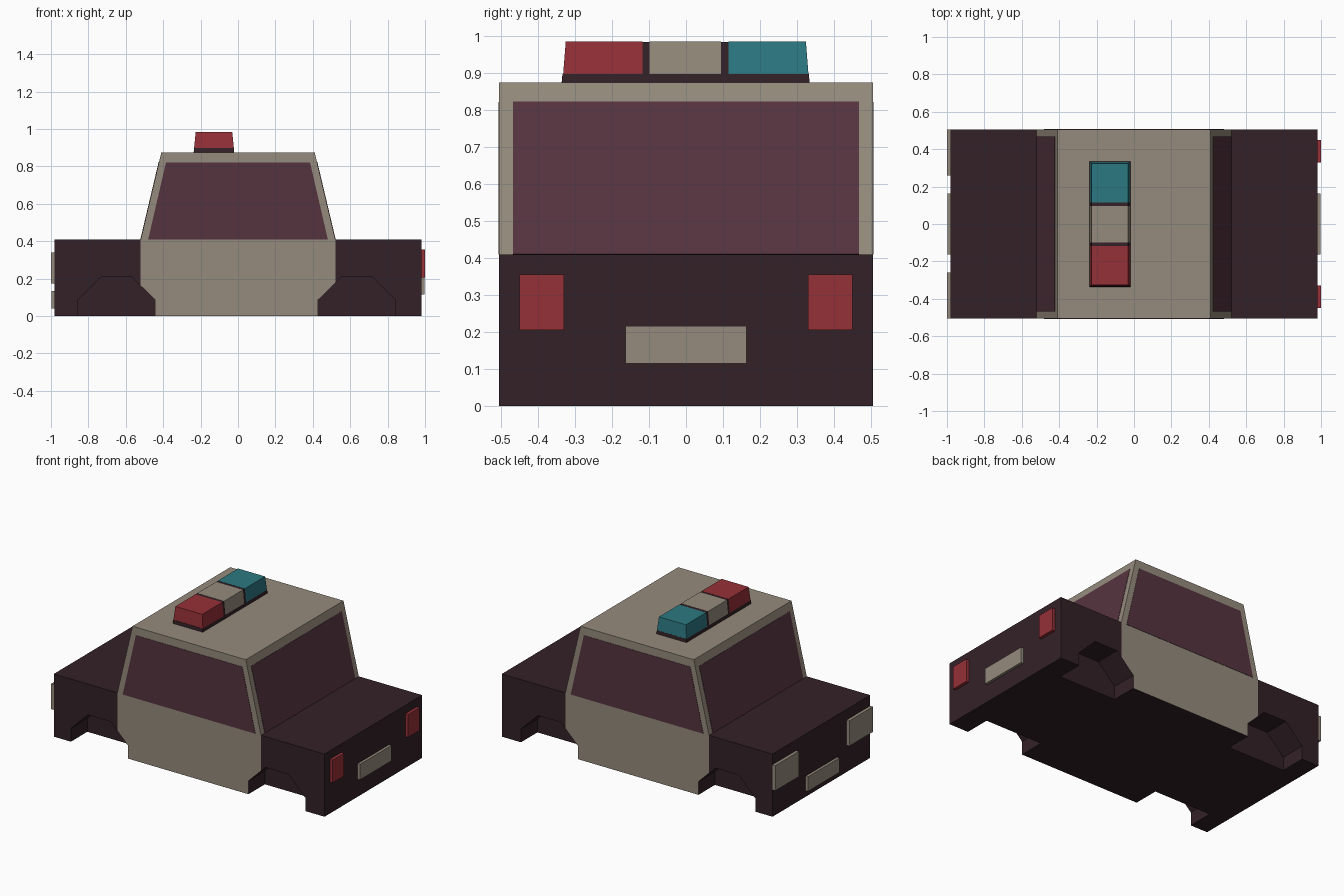
import bpy, bmesh
from mathutils import Vector

if "Cube" in bpy.data.objects:
    bpy.data.objects.remove(bpy.data.objects["Cube"])


def material(name, r, g, b):
    m = bpy.data.materials.new(name)
    m.diffuse_color = [(c / 255) ** 2.2 for c in (r, g, b)] + [1]
    m.use_nodes = True
    m.node_tree.nodes["Principled BSDF"].inputs["Base Color"].default_value = m.diffuse_color
    return m


DARK = material("dark_paint", 54, 38, 43)
WHITE = material("pale_paint", 148, 138, 124)
GLASS = material("tinted_glass", 86, 55, 66)
RED = material("red_lens", 148, 52, 58)
TEAL = material("teal_lens", 48, 120, 129)


def add_object(name, bm, *mats):
    bmesh.ops.recalc_face_normals(bm, faces=bm.faces[:])
    me = bpy.data.meshes.new(name)
    bm.to_mesh(me)
    bm.free()
    for m in mats:
        me.materials.append(m)
    ob = bpy.data.objects.new(name, me)
    bpy.context.collection.objects.link(ob)
    return ob


def prism(name, pts, offset, mat):
    """Flat polygon extruded along an offset."""
    bm = bmesh.new()
    face = bm.faces.new([bm.verts.new(p) for p in pts])
    new = bmesh.ops.extrude_face_region(bm, geom=[face])["geom"]
    bmesh.ops.translate(bm, vec=Vector(offset),
                        verts=[v for v in new if isinstance(v, bmesh.types.BMVert)])
    if not any(len(f.verts) == len(pts) and f is face for f in bm.faces):
        bm.faces.new([v for v in bm.verts][:len(pts)])
    return add_object(name, bm, mat)


def block(name, x, y, z, mat, top_x=None, top_y=None):
    """Box from ranges, optionally with a different top rectangle."""
    bm = bmesh.new()
    bmesh.ops.create_cube(bm, size=2)
    for v in bm.verts:
        up = v.co.z > 0
        xr = top_x if up and top_x else x
        yr = top_y if up and top_y else y
        v.co = (xr[v.co.x > 0], yr[v.co.y > 0], z[up])
    return add_object(name, bm, mat)


W = 0.505    # half width
BELT = 0.41  # hood height
SILL = 0.52  # half length of the door section

# Lower body with four angular wheel wells
body = block("lower_body", (-0.98, 0.98), (-W, W), (0, BELT), DARK)
body.data.materials.append(WHITE)
cutters = []
for cx in (-0.65, 0.635):
    for s in (-1, 1):
        outline = [(-.206, -.1), (-.206, .087), (-.083, .208),
                   (.083, .208), (.206, .087), (.206, -.1)]
        c = prism("wheel_well_cutter", [(cx + x, s * 0.335, z) for x, z in outline],
                  (0, s * 0.3, 0), DARK)
        c.hide_render = True
        cutters.append(c)
        mod = body.modifiers.new("wheel_well", "BOOLEAN")
        mod.operation = "DIFFERENCE"
        mod.solver = "EXACT"
        mod.object = c
deps = bpy.context.evaluated_depsgraph_get()
carved = bpy.data.meshes.new_from_object(body.evaluated_get(deps))
body.modifiers.clear()
for c in cutters:
    bpy.data.objects.remove(c)

# Split at the door lines and paint the outer door faces
bm = bmesh.new()
bm.from_mesh(carved)
for x in (-SILL, SILL):
    bmesh.ops.bisect_plane(bm, geom=bm.verts[:] + bm.edges[:] + bm.faces[:],
                           plane_co=(x, 0, 0), plane_no=(1, 0, 0))
for f in bm.faces:
    c = f.calc_center_median()
    f.material_index = int(abs(c.y) > W - 0.01 and abs(c.x) < SILL)
bm.to_mesh(body.data)
bm.free()

# Cabin
block("cabin", (-SILL, SILL), (-W, W), (BELT, 0.875), WHITE, top_x=(-0.41, 0.41))

# Windows, almost flush with the cabin
for s, side in ((-1, "front"), (1, "back")):
    prism(side + "_side_window",
          [(-.48, s * W, BELT), (.48, s * W, BELT), (.385, s * W, .822), (-.385, s * W, .822)],
          (0, s * 0.002, 0), GLASS)
for s, end in ((-1, "front_windshield"), (1, "rear_windshield")):
    prism(end, [(s * SILL, -.468, BELT), (s * SILL, .468, BELT),
                (s * .4225, .468, .822), (s * .4225, -.468, .822)],
          (s * 0.002, 0, 0.0005), GLASS)

# Lamps and plates at both ends
for s in (-1, 1):
    block("tail_lamp", (0.98, 1.0), sorted((s * .33, s * .45)), (.205, .355), RED)
    block("headlamp", (-1.0, -0.98), sorted((s * .26, s * W)), (.175, .34), WHITE)
block("rear_plate", (0.98, 0.997), (-.163, .163), (.115, .217), WHITE)
block("front_plate", (-0.997, -0.98), (-.163, .163), (.04, .135), WHITE)

# Roof light bar: base, dividers and three lenses
block("light_bar_base", (-.237, -.02), (-.336, .334), (.875, .897), DARK,
      (-.235, -.022), (-.334, .332))
LX, LTX = (-.235, -.022), (-.226, -.031)
for name, y, ty, mat in (("red", (-.332, -.117), (-.325, -.117), RED),
                         ("pale", (-.099, .095), (-.099, .095), WHITE),
                         ("teal", (.115, .331), (.115, .324), TEAL)):
    block(name + "_light", LX, y, (.897, .985), mat, LTX, ty)
for y in ((-.117, -.099), (.095, .115)):
    block("light_divider", LX, y, (.897, .984), DARK, LTX)
